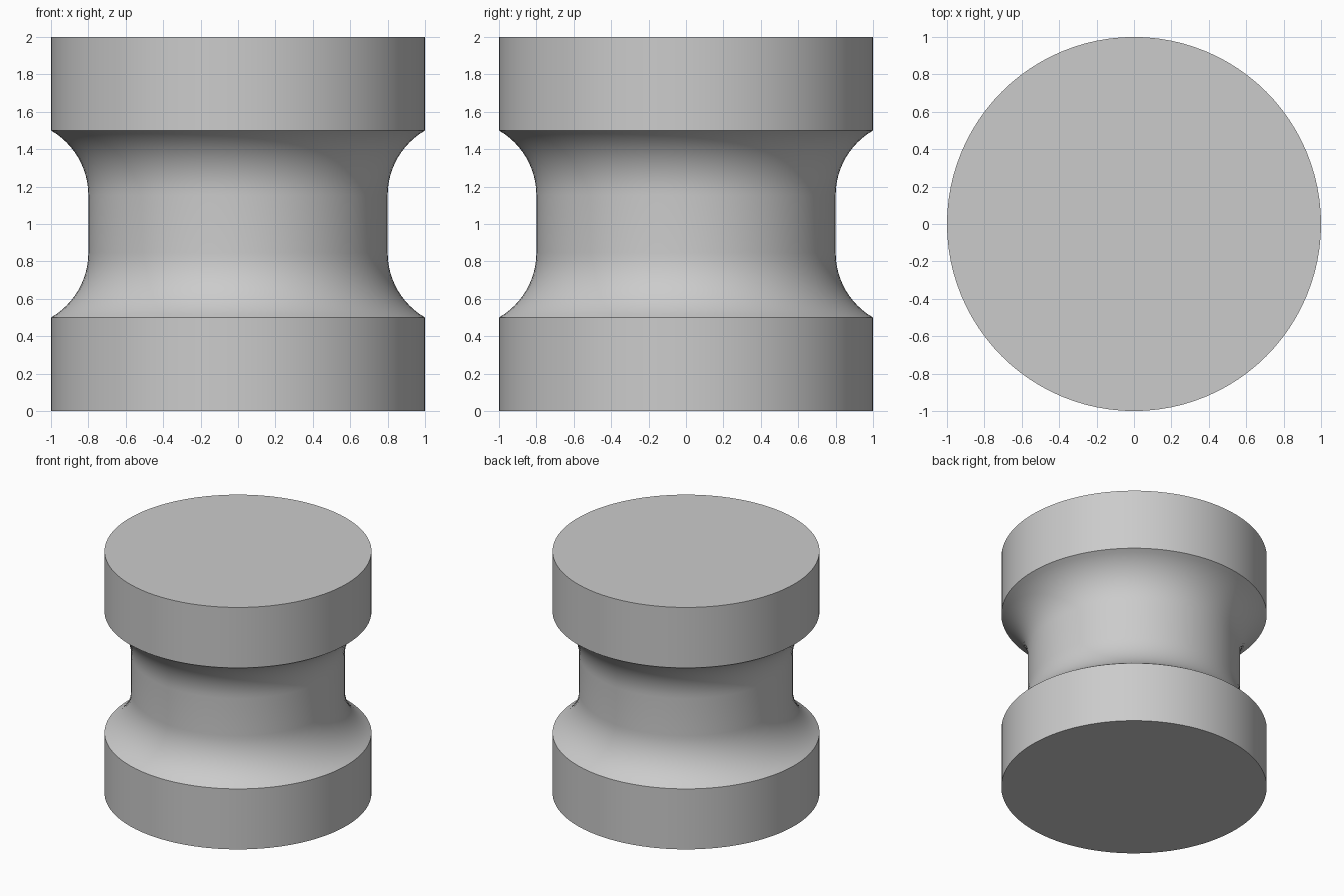
import bpy, bmesh, math

cube = bpy.data.objects.get("Cube")
if cube:
    bpy.data.objects.remove(cube, do_unlink=True)

# Single grey material
grey = bpy.data.materials.new("light_grey")
grey.use_nodes = True
colour = (0.6, 0.6, 0.6, 1)
grey.diffuse_color = colour
grey.node_tree.nodes["Principled BSDF"].inputs["Base Color"].default_value = colour

SEGMENTS = 96
RIM, NECK, FILLET = 1.0, 0.8, 0.4
FLANGE, HEIGHT, STEPS = 0.5, 2.0, 12

# Lower half of the profile: flat base, flange wall, concave fillet into the neck
sweep = math.acos(1 - (RIM - NECK) / FILLET)
neck_z = FLANGE + FILLET * math.sin(sweep)
lower = [(RIM, 0)]
for i in range(STEPS + 1):
    a = sweep * (1 - i / STEPS)
    lower.append((NECK + FILLET * (1 - math.cos(a)), neck_z - FILLET * math.sin(a)))

# Mirror for the upper half
profile = lower + [(r, HEIGHT - z) for r, z in reversed(lower)]

# Revolve the profile and cap both ends
bm = bmesh.new()
rings = []
for r, z in profile:
    angles = [math.tau * k / SEGMENTS for k in range(SEGMENTS)]
    rings.append([bm.verts.new((r * math.cos(a), r * math.sin(a), z)) for a in angles])
for low, high in zip(rings, rings[1:]):
    for k in range(SEGMENTS):
        n = (k + 1) % SEGMENTS
        bm.faces.new((low[k], low[n], high[n], high[k]))
bm.faces.new(list(reversed(rings[0])))
bm.faces.new(rings[-1])

mesh = bpy.data.meshes.new("spool")
bm.to_mesh(mesh)
bm.free()
mesh.materials.append(grey)
spool = bpy.data.objects.new("spool", mesh)
bpy.context.collection.objects.link(spool)

# Smooth walls with crisp rims
bpy.ops.object.select_all(action="DESELECT")
spool.select_set(True)
bpy.context.view_layer.objects.active = spool
bpy.ops.object.shade_smooth_by_angle(angle=math.radians(30))
